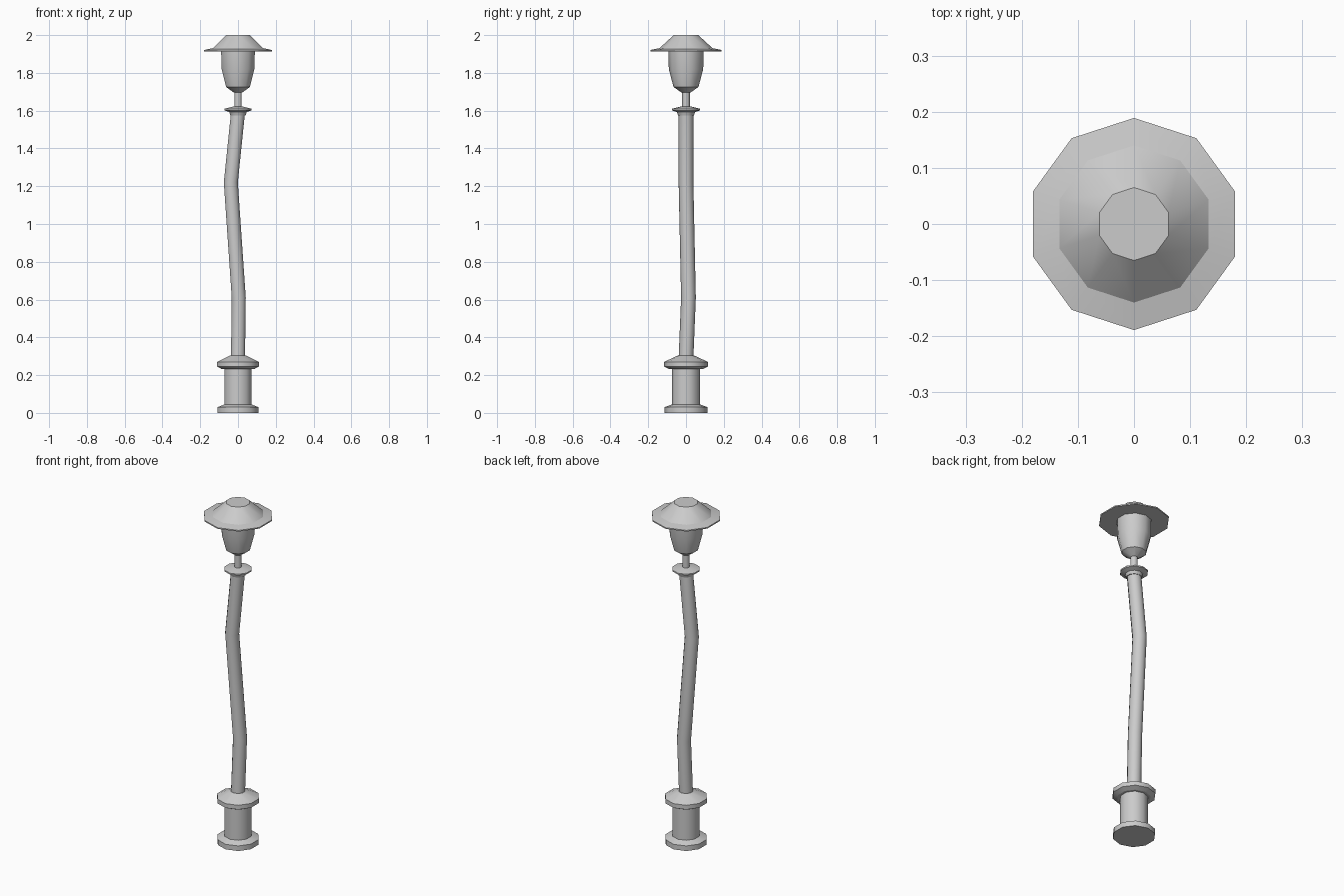
import bpy, bmesh, math

if "Cube" in bpy.data.objects:
    bpy.data.objects.remove(bpy.data.objects["Cube"])

SIDES = 10


def turned(name, rings):
    """Ten-sided turned part; each ring is (radius, z) or (radius, z, x, y)."""
    bm = bmesh.new()
    loops = []
    for ring in rings:
        r, z = ring[:2]
        cx, cy = ring[2:] if len(ring) == 4 else (0, 0)
        loops.append([bm.verts.new((cx + r * math.sin(i * math.tau / SIDES),
                                    cy + r * math.cos(i * math.tau / SIDES), z))
                      for i in range(SIDES)])
    for a, b in zip(loops, loops[1:]):
        for i in range(SIDES):
            j = (i + 1) % SIDES
            bm.faces.new((a[i], a[j], b[j], b[i]))
    bm.faces.new(loops[0])
    bm.faces.new(loops[-1])
    bmesh.ops.recalc_face_normals(bm, faces=bm.faces)
    # Smooth around the part, crisp where the profile turns
    for f in bm.faces:
        f.smooth = True
    for loop in loops:
        for i in range(SIDES):
            e = bm.edges.get((loop[i], loop[(i + 1) % SIDES]))
            e.smooth = e.calc_face_angle(0) < math.radians(25)
    mesh = bpy.data.meshes.new(name)
    bm.to_mesh(mesh)
    bm.free()
    obj = bpy.data.objects.new(name, mesh)
    bpy.context.collection.objects.link(obj)
    return obj


# Pedestal with foot and upper collar
turned("pedestal", [(0.114, 0), (0.114, 0.03), (0.075, 0.045), (0.075, 0.232),
                    (0.09, 0.232), (0.116, 0.245), (0.116, 0.27), (0.045, 0.303)])

# Crooked pole
turned("pole", [(0.039, 0.29), (0.039, 0.61, 0.004, 0.013),
                (0.039, 1.22, -0.038, 0), (0.039, 1.59)])

# Collar at the pole top, and the thin neck above it
turned("top_collar", [(0.042, 1.575), (0.048, 1.592), (0.075, 1.602),
                      (0.075, 1.61), (0.03, 1.621)])
turned("neck", [(0.02, 1.61), (0.02, 1.71)])

# Lantern bowl
turned("lantern", [(0.022, 1.695), (0.066, 1.725), (0.091, 1.82), (0.094, 1.92)])

# Wide-brimmed cap
turned("cap", [(0.189, 1.914), (0.189, 1.921), (0.14, 1.931), (0.065, 2.0)])
